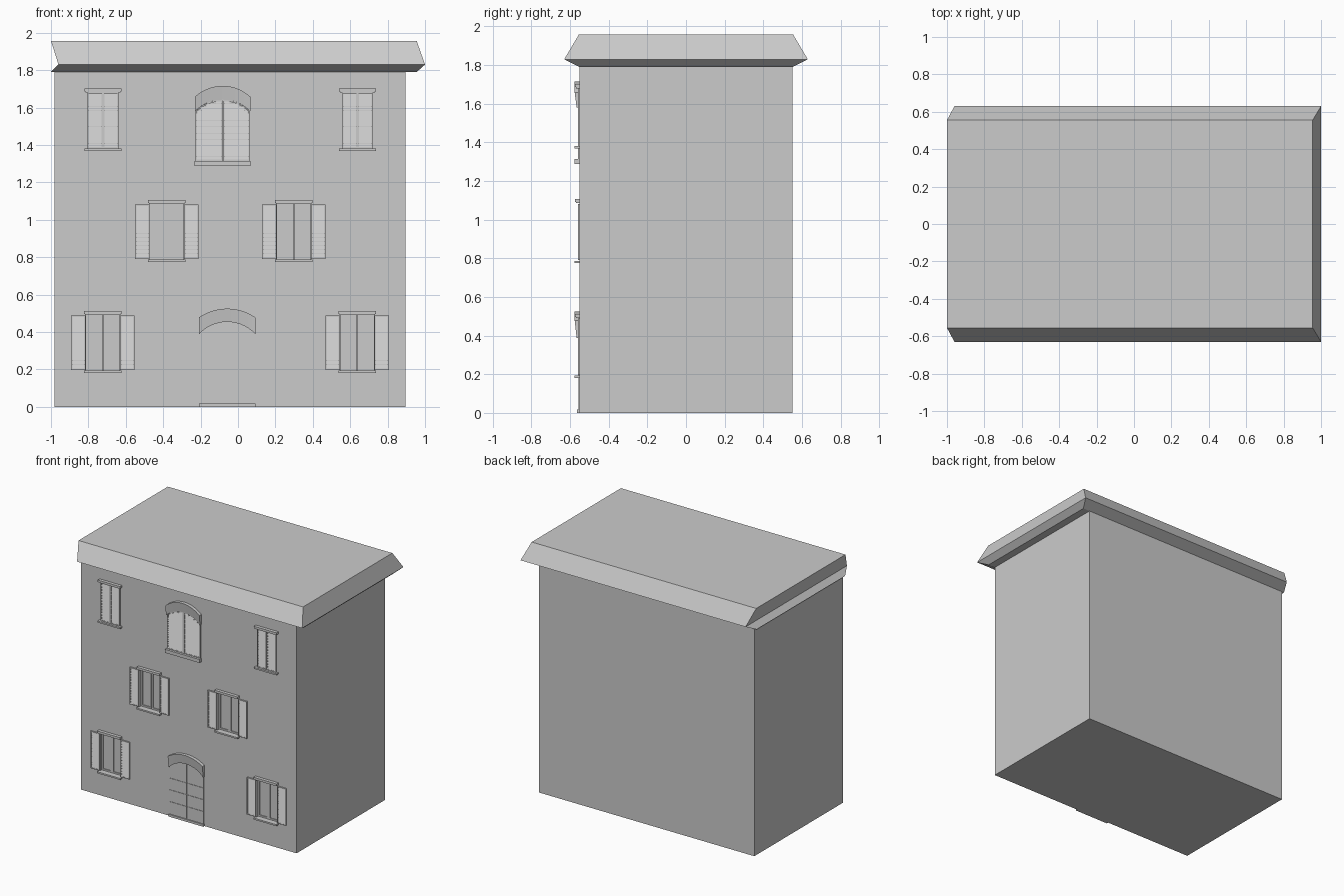
import bpy, bmesh, math

if "Cube" in bpy.data.objects:
    bpy.data.objects.remove(bpy.data.objects["Cube"])

WALL = -0.55  # y of the front wall plane


def finish(bm, name):
    bmesh.ops.recalc_face_normals(bm, faces=bm.faces)
    me = bpy.data.meshes.new(name)
    bm.to_mesh(me)
    bm.free()
    ob = bpy.data.objects.new(name, me)
    bpy.context.collection.objects.link(ob)
    return ob


def prism(bm, pts, y0, y1):
    """Extrude an xz outline along y."""
    a = [bm.verts.new((x, y0, z)) for x, z in pts]
    b = [bm.verts.new((x, y1, z)) for x, z in pts]
    bm.faces.new(a)
    bm.faces.new(b[::-1])
    n = len(pts)
    for i in range(n):
        j = (i + 1) % n
        bm.faces.new((a[i], b[i], b[j], a[j]))


def box(bm, x0, x1, z0, z1, y0, y1):
    prism(bm, [(x0, z0), (x1, z0), (x1, z1), (x0, z1)], y0, y1)


def slat(bm, x0, x1, z, h):
    """Tilted louver, lower edge pushed outwards."""
    prof = [(-0.552, z + h), (-0.5585, z), (-0.5565, z), (-0.550, z + h)]
    a = [bm.verts.new((x0, y, zz)) for y, zz in prof]
    b = [bm.verts.new((x1, y, zz)) for y, zz in prof]
    bm.faces.new(a)
    bm.faces.new(b[::-1])
    for i in range(4):
        j = (i + 1) % 4
        bm.faces.new((a[i], b[i], b[j], a[j]))


def arc(cx, w, zs, rise, n=14):
    """Segmental arch points from right to left."""
    r = (w * w + rise * rise) / (2 * rise)
    t = math.asin(w / r)
    return [(cx + r * math.sin(t - 2 * t * i / n),
             zs + rise - r + r * math.cos(t - 2 * t * i / n)) for i in range(n + 1)]


def arch_half(z, w, zs, rise):
    if z <= zs:
        return w
    r = (w * w + rise * rise) / (2 * rise)
    return math.sqrt(max(0, r * r - (z - zs - rise + r) ** 2))


def shutter(name, x0, x1, z0, z1, count=13, b=0.008):
    """Louvered leaf with a frame."""
    bm = bmesh.new()
    yf, yb = -0.56, WALL
    box(bm, x0, x0 + b, z0, z1, yf, yb)
    box(bm, x1 - b, x1, z0, z1, yf, yb)
    box(bm, x0 + b, x1 - b, z0, z0 + b, yf, yb)
    box(bm, x0 + b, x1 - b, z1 - b, z1, yf, yb)
    p = (z1 - z0 - 2 * b) / count
    for i in range(count):
        slat(bm, x0 + b, x1 - b, z0 + b + i * p, p * 0.95)
    return finish(bm, name)


def lintel_and_sill(tag, cx, w, z0, z1):
    bm = bmesh.new()
    box(bm, cx - w, cx + w, z1 + 0.004, z1 + 0.02, -0.575, WALL)
    box(bm, cx - w + 0.005, cx + w - 0.005, z1 - 0.002, z1 + 0.004, -0.568, WALL)
    finish(bm, "lintel_" + tag)
    bm = bmesh.new()
    box(bm, cx - w, cx + w, z0 - 0.012, z0, -0.576, WALL)
    finish(bm, "sill_" + tag)


def arch_lintel(name, cx, w, zi, ri, zo, ro):
    bm = bmesh.new()
    inner, outer = arc(cx, w, zi, ri), arc(cx, w, zo, ro)
    n = len(inner)
    rows = [[bm.verts.new((x, y, z)) for x, z in pts]
            for pts, y in ((inner, WALL), (inner, -0.566), (outer, -0.576), (outer, WALL))]
    for k in range(4):
        p, q = rows[k], rows[(k + 1) % 4]
        for i in range(n - 1):
            bm.faces.new((p[i], p[i + 1], q[i + 1], q[i]))
    for i in (0, n - 1):
        bm.faces.new([r[i] for r in rows])
    finish(bm, name)


# walls
bm = bmesh.new()
box(bm, -0.98, 0.895, 0, 1.79, -0.55, 0.55)
walls = finish(bm, "walls")

# roof: overhanging rim, notched inwards on the left end
bm = bmesh.new()
rings = [[bm.verts.new((x, y, z)) for x, y in ((l, -d), (r, -d), (r, d), (l, d))]
         for l, r, d, z in ((-1, 0.955, 0.55, 1.79), (-0.96, 1, 0.63, 1.83),
                            (-1, 0.955, 0.555, 1.957))]
bm.faces.new(rings[0])
bm.faces.new(rings[2])
for p, q in zip(rings, rings[1:]):
    for i in range(4):
        j = (i + 1) % 4
        bm.faces.new((p[i], p[j], q[j], q[i]))
finish(bm, "roof")

# open windows: recess, sashes, glass, shutters folded against the wall
opens = [(-0.382, 0.787), (0.298, 0.787), (-0.724, 0.193), (0.638, 0.193)]
cut = bmesh.new()
for k, (cx, z0) in enumerate(opens):
    z1, tag, w = z0 + 0.3, "open_%d" % k, 0.09
    box(cut, cx - w, cx + w, z0, z1, -0.6, -0.52)
    bm = bmesh.new()
    for s in (-1, 1):
        a, b = sorted((cx + s * 0.001, cx + s * w))
        f = 0.012
        box(bm, a, a + f, z0, z1, -0.532, -0.52)
        box(bm, b - f, b, z0, z1, -0.532, -0.52)
        box(bm, a + f, b - f, z0, z0 + f, -0.532, -0.52)
        box(bm, a + f, b - f, z1 - f, z1, -0.532, -0.52)
        box(bm, a + f, b - f, z0 + f, z1 - f, -0.525, -0.52)
        a, b = sorted((cx + s * 0.092, cx + s * 0.17))
        shutter("shutter_%s_%s" % (tag, "left" if s < 0 else "right"),
                a, b, z0 + 0.003, z1 - 0.005)
    finish(bm, "sashes_" + tag)
    lintel_and_sill(tag, cx, 0.1, z0, z1)

# cut the recesses into the walls
cutter = finish(cut, "recess_cutter")
cutter.hide_render = True
mod = walls.modifiers.new("recesses", 'BOOLEAN')
mod.object = cutter
mod.operation = 'DIFFERENCE'
mod.solver = 'EXACT'
bpy.context.view_layer.objects.active = walls
bpy.ops.object.modifier_apply(modifier=mod.name)
bpy.data.objects.remove(cutter)

# closed upper windows
for k, cx in enumerate((-0.722, 0.639)):
    tag = "closed_%d" % k
    shutter("shutter_%s_left" % tag, cx - 0.083, cx - 0.001, 1.38, 1.682)
    shutter("shutter_%s_right" % tag, cx + 0.001, cx + 0.083, 1.38, 1.682)
    lintel_and_sill(tag, cx, 0.098, 1.38, 1.682)

# arched upper window
cx, w, zb, zs, rise = -0.082, 0.145, 1.315, 1.58, 0.062
arch_lintel("arch_lintel_window", cx, w + 0.003, zs, rise, 1.658, 0.058)
bm = bmesh.new()
box(bm, cx - 0.15, cx + 0.15, 1.288, zb, -0.578, WALL)
finish(bm, "sill_arched")
bm = bmesh.new()
b = 0.008
for s in (-1, 1):
    for e, top in ((0.001, zs + rise - 0.001), (w - b, zs + 0.004)):
        p, q = sorted((cx + s * e, cx + s * (e + b)))
        box(bm, p, q, zb, top, -0.56, WALL)
    count = 18
    p_z = (zs + rise - zb - 0.012) / count
    for i in range(count):
        z = zb + b + i * p_z
        o = arch_half(z + p_z, w, zs, rise) - (b if z < zs else 0.003)
        if o > 0.015:
            p, q = sorted((cx + s * 0.009, cx + s * o))
            slat(bm, p, q, z, p_z * 0.95)
    p, q = sorted((cx + s * 0.009, cx + s * (w - b)))
    box(bm, p, q, zb, zb + b, -0.56, WALL)
prism(bm, arc(cx, w, zs, rise) + arc(cx, w, zs - b, rise)[::-1], -0.56, WALL)
finish(bm, "shutters_arched")

# door: two leaves of horizontal panels clipped by the arch
cx, w, zs, rise = -0.058, 0.148, 0.388, 0.066
arch_lintel("arch_lintel_door", cx, w + 0.003, zs, rise, 0.478, 0.047)
bm = bmesh.new()
box(bm, cx - 0.151, cx + 0.151, 0, 0.018, -0.565, WALL)
finish(bm, "threshold")
top = arc(cx, w, zs, rise)
for s, name in ((-1, "door_left"), (1, "door_right")):
    bm = bmesh.new()
    rows = [0.018, 0.117, 0.21, 0.302]
    p, q = sorted((cx + s * 0.003, cx + s * w))
    for z0, z1 in zip(rows, rows[1:]):
        box(bm, p, q, z0, z1 - 0.002, -0.556, WALL)
    half = [(x, z) for x, z in top if s * (x - cx) > 0.004]
    mid = (cx + s * 0.003, zs + rise)
    curve = half + [mid] if s > 0 else [mid] + half
    prism(bm, [(p, 0.302), (q, 0.302)] + curve, -0.556, WALL)
    finish(bm, name)
